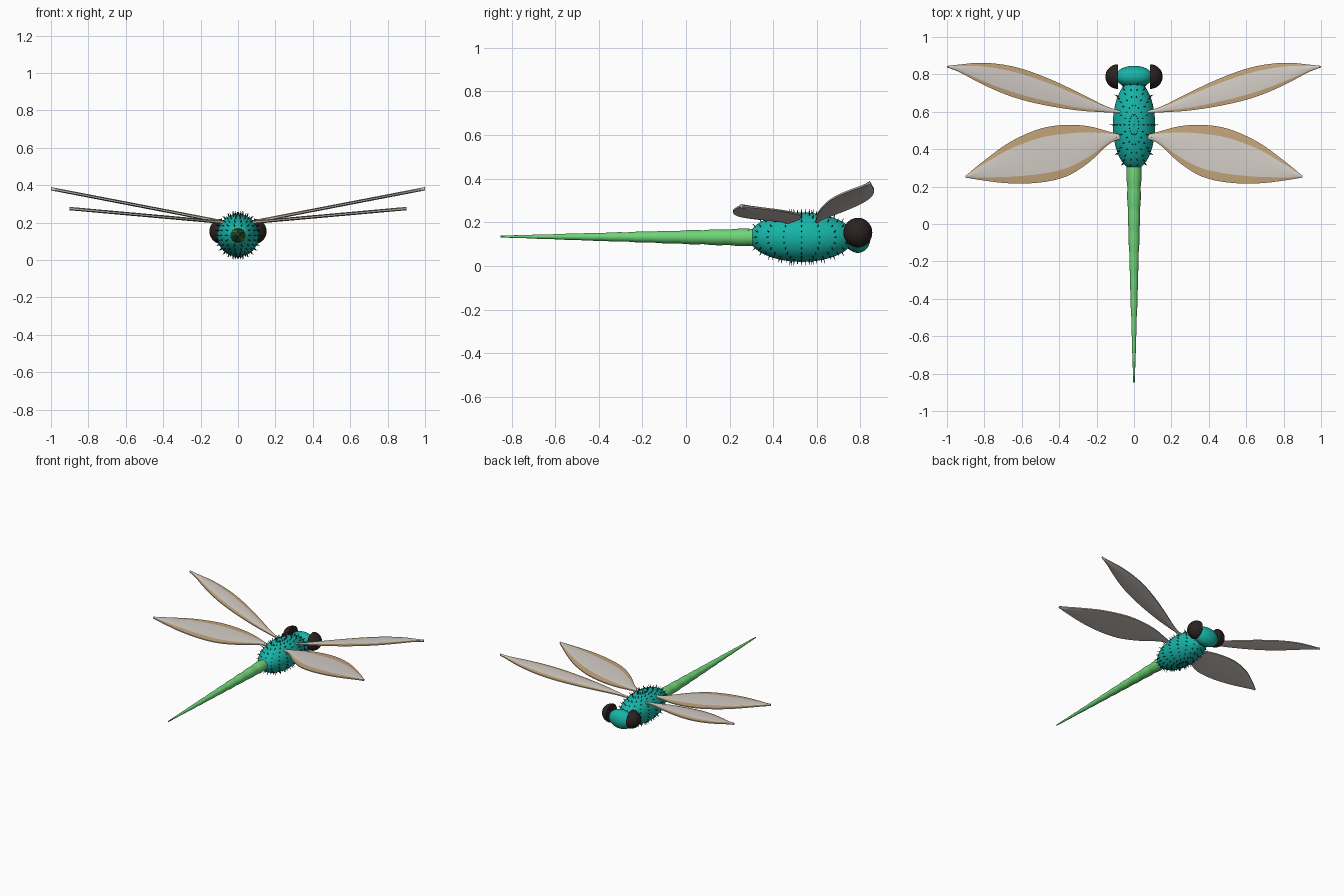
import bpy, bmesh, math
from mathutils import Vector, Matrix

if "Cube" in bpy.data.objects:
    bpy.data.objects.remove(bpy.data.objects["Cube"])


def material(name, rgb):
    m = bpy.data.materials.new(name)
    m.diffuse_color = (*rgb, 1)
    m.use_nodes = True
    m.node_tree.nodes["Principled BSDF"].inputs["Base Color"].default_value = m.diffuse_color
    return m


TEAL = material("teal", (0.008, 0.46, 0.39))
GREEN = material("light green", (0.16, 0.67, 0.19))
DARK = material("dark brown", (0.025, 0.016, 0.016))
HAIR = material("hair black", (0.006, 0.02, 0.02))
PALE = material("pale wing", (0.66, 0.61, 0.57))
TAN = material("tan wing edge", (0.54, 0.37, 0.19))


def finish(name, bm, mats, smooth=True, mirror=False):
    bmesh.ops.recalc_face_normals(bm, faces=bm.faces)
    me = bpy.data.meshes.new(name)
    bm.to_mesh(me)
    bm.free()
    for m in mats:
        me.materials.append(m)
    ob = bpy.data.objects.new(name, me)
    bpy.context.collection.objects.link(ob)
    if mirror:
        ob.modifiers.new("mirror", 'MIRROR').use_mirror_merge = False
    if smooth:
        bpy.ops.object.select_all(action='DESELECT')
        ob.select_set(True)
        bpy.context.view_layer.objects.active = ob
        bpy.ops.object.shade_smooth_by_angle(angle=math.radians(40))
    return ob


def ellipsoid(center, radii, segs=40, rings=24):
    bm = bmesh.new()
    mat = Matrix.Translation(center) @ Matrix.Diagonal((*radii, 1))
    bmesh.ops.create_uvsphere(bm, u_segments=segs, v_segments=rings, radius=1, matrix=mat)
    return bm


# Thorax and head
T_POS, T_RAD = Vector((0, 0.53, 0.132)), Vector((0.113, 0.24, 0.113))
finish("thorax", ellipsoid(T_POS, T_RAD), [TEAL])
finish("head", ellipsoid((0, 0.788, 0.13), (0.1, 0.058, 0.07)), [TEAL])

# Eyes: half spheres, flat on the inner side
bm = ellipsoid((0.085, 0.788, 0.153), (0.068, 0.066, 0.068))
cut = bmesh.ops.bisect_plane(bm, geom=bm.verts[:] + bm.edges[:] + bm.faces[:], dist=1e-5,
                             plane_co=(0.085, 0, 0), plane_no=(-1, 0, 0), clear_outer=True)
bmesh.ops.holes_fill(bm, edges=[e for e in bm.edges if e.is_boundary], sides=0)
finish("eyes", bm, [DARK], mirror=True)

# Thorax hairs: small spikes in rings around the vertical axis
bm = bmesh.new()
RINGS, SEGS = 14, 18
for i in range(RINGS + 1):
    lat = math.pi * i / RINGS
    for j in range(SEGS if 0 < i < RINGS else 1):
        a = 2 * math.pi * j / SEGS
        d = Vector((math.sin(lat) * math.cos(a), math.sin(lat) * math.sin(a), math.cos(lat)))
        p = T_POS + d * T_RAD
        n = Vector([d[k] / T_RAD[k] for k in range(3)]).normalized()
        rot = n.to_track_quat('Z', 'Y').to_matrix().to_4x4()
        bmesh.ops.create_cone(bm, cap_ends=True, segments=5, radius1=0.0035, radius2=0.0005,
                              depth=0.024, matrix=Matrix.Translation(p + n * 0.007) @ rot)
finish("thorax_hairs", bm, [HAIR], smooth=False)

# Tail: tapering turned shape with gently swollen segments
bm = bmesh.new()
N, SIDES, SWELLS = 80, 24, 10
rows = []
for i in range(N + 1):
    t = i / N
    r = (0.041 * (1 - t) + 0.004 * t) * (0.94 + 0.09 * abs(math.sin(math.pi * SWELLS * t)))
    y, z = 0.31 - 1.16 * t, 0.131 + 0.004 * t
    rows.append([bm.verts.new((r * math.cos(2 * math.pi * k / SIDES), y,
                               z + r * math.sin(2 * math.pi * k / SIDES))) for k in range(SIDES)])
for a, b in zip(rows, rows[1:]):
    for k in range(SIDES):
        bm.faces.new((a[k], a[k - 1], b[k - 1], b[k]))
bm.faces.new(rows[0])
bm.faces.new(rows[-1])
finish("tail", bm, [GREEN])


def smooth_points(pts, steps=4):
    """Catmull-Rom curve through the points."""
    pts = [Vector(p) for p in pts]
    ext = [2 * pts[0] - pts[1]] + pts + [2 * pts[-1] - pts[-2]]
    out = []
    for p0, p1, p2, p3 in zip(ext, ext[1:], ext[2:], ext[3:]):
        for s in range(steps):
            t = s / steps
            out.append(p1 + 0.5 * t * (p2 - p0 + t * (2 * p0 - 5 * p1 + 4 * p2 - p3
                                                      + t * (3 * (p1 - p2) + p3 - p0))))
    return out + [pts[-1]]


def wing(name, outline, z0, z1):
    """outline: (x, leading y, trailing y); height runs from z0 at the root to z1 at the tip."""
    bm = bmesh.new()
    chord = [0, 0.08, 0.17, 0.34, 0.5, 0.66, 0.84, 0.92, 1]
    n = len(chord)
    x0, x1 = outline[0][0], outline[-1][0]
    rows = []
    for x, lead, trail in smooth_points(outline):
        z = z0 + (z1 - z0) * (x - x0) / (x1 - x0)
        row = []
        for side, cs in ((1, chord), (-1, chord[::-1])):
            for c in cs:
                h = 0.004 + 0.005 * (1 - (2 * c - 1) ** 2)
                row.append(bm.verts.new((x, lead + (trail - lead) * c, z + side * h)))
        rows.append(row)
    for a, b in zip(rows, rows[1:]):
        for k in range(2 * n):
            m = (k + 1) % (2 * n)
            f = bm.faces.new((a[k], a[m], b[m], b[k]))
            # tan bands along both edges of the upper side
            f.material_index = 1 if k in (0, 1, n - 3, n - 2) else 0
    bm.faces.new(rows[0])
    bm.faces.new(rows[-1])
    finish(name, bm, [PALE, TAN], mirror=True)


wing("front_wings", [(0.06, 0.602, 0.592), (0.15, 0.63, 0.597), (0.29, 0.7, 0.606), (0.45, 0.775, 0.63),
                     (0.6, 0.83, 0.664), (0.72, 0.855, 0.706), (0.83, 0.862, 0.757),
                     (0.93, 0.853, 0.81), (1.0, 0.845, 0.838)], 0.2, 0.381)
wing("hind_wings", [(0.06, 0.475, 0.455), (0.13, 0.493, 0.43), (0.24, 0.522, 0.33), (0.36, 0.53, 0.255),
                    (0.5, 0.51, 0.222), (0.66, 0.44, 0.217), (0.8, 0.34, 0.232),
                    (0.9, 0.258, 0.248)], 0.2, 0.275)
